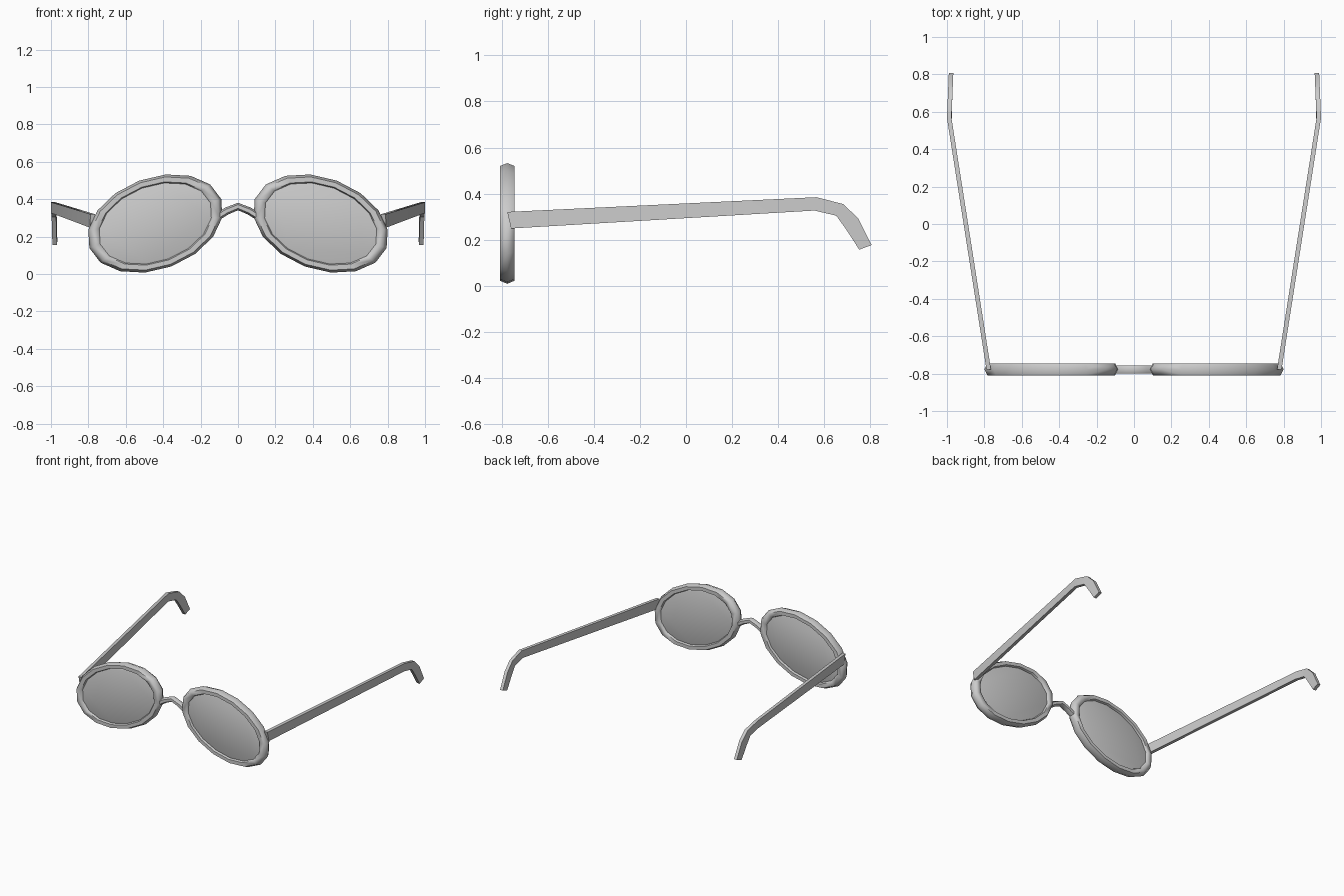
import bpy, bmesh, math
from mathutils import Matrix, Vector

cube = bpy.data.objects.get("Cube")
if cube:
    bpy.data.objects.remove(cube, do_unlink=True)

grey = bpy.data.materials.new("plain grey")
grey.use_nodes = True
COLOUR = (0.6, 0.6, 0.6, 1)
grey.diffuse_color = COLOUR
grey.node_tree.nodes["Principled BSDF"].inputs["Base Color"].default_value = COLOUR

FRONT_Y = -0.777
SIDES = 16
LONG, SHORT = 0.376, 0.245      # outer half-axes of a rim
TILT = math.radians(20.4)


def finish(name, bm, angle):
    bmesh.ops.recalc_face_normals(bm, faces=bm.faces)
    mesh = bpy.data.meshes.new(name)
    bm.to_mesh(mesh)
    bm.free()
    mesh.materials.append(grey)
    obj = bpy.data.objects.new(name, mesh)
    bpy.context.collection.objects.link(obj)
    bpy.ops.object.select_all(action='DESELECT')
    obj.select_set(True)
    bpy.context.view_layer.objects.active = obj
    bpy.ops.object.shade_smooth_by_angle(angle=math.radians(angle))


def loft(bm, rings, closed=False):
    """Skin rings of points; cap the ends unless the loft is closed."""
    rows = [[bm.verts.new(p) for p in ring] for ring in rings]
    pairs = list(zip(rows, rows[1:])) + ([(rows[-1], rows[0])] if closed else [])
    for a, b in pairs:
        for i in range(len(a)):
            j = (i + 1) % len(a)
            bm.faces.new((a[i], a[j], b[j], b[i]))
    if not closed:
        bm.faces.new(rows[0])
        bm.faces.new(rows[-1])


def oval(side, a, b, y):
    """Points of a tilted oval around one eye."""
    ring = []
    for i in range(SIDES):
        t = math.tau * i / SIDES
        u, v = a * math.cos(t), b * math.sin(t)
        x = u * math.cos(TILT) + v * math.sin(TILT)
        z = v * math.cos(TILT) - u * math.sin(TILT)
        ring.append((side * (0.442 + x), FRONT_Y + y, 0.27 + z))
    return ring


def rim(side, name):
    bm = bmesh.new()
    rings = []
    for k in range(6):
        w = math.tau * k / 6
        r = math.cos(w) - 1
        rings.append(oval(side, LONG + 0.036 * r, SHORT + 0.025 * r, 0.0375 * math.sin(w)))
    loft(bm, rings, closed=True)
    finish(name, bm, 65)


def lens(side, name):
    bm = bmesh.new()
    steps = ((0.052, -0.021), (0.042, -0.017), (0.042, 0.017), (0.052, 0.021))
    loft(bm, [oval(side, LONG - d * 1.3, SHORT - d, y) for d, y in steps])
    finish(name, bm, 60)


def arm(side, name):
    # Upper and lower edges of the arm, as (y, z) pairs
    upper = ((-0.777, 0.320), (0.567, 0.384), (0.684, 0.354), (0.749, 0.291), (0.807, 0.176))
    lower = ((-0.760, 0.248), (0.558, 0.326), (0.653, 0.304), (0.697, 0.243), (0.753, 0.156))

    def across(y):
        if y < 0.567:
            return 0.777 + 0.211 * (y + 0.777) / 1.344
        return 0.988 - 0.010 * (y - 0.567) / 0.24

    rings = []
    for up, low in zip(upper, lower):
        rings.append([(side * (across(y) + off), y, z)
                      for (y, z), off in ((up, -0.012), (up, 0.012), (low, 0.012), (low, -0.012))])
    bm = bmesh.new()
    loft(bm, rings)
    finish(name, bm, 30)


def bridge():
    path = [Vector(p) for p in ((-0.1, 0, 0.312), (-0.06, 0, 0.337), (0, 0, 0.361),
                                (0.06, 0, 0.337), (0.1, 0, 0.312))]
    rings = []
    for i, p in enumerate(path):
        along = (path[min(i + 1, 4)] - path[max(i - 1, 0)]).normalized()
        up = Vector((-along.z, 0, along.x))
        rings.append([p + Vector((0, FRONT_Y, 0)) + up * 0.02 * math.cos(w)
                      + Vector((0, 0.025 * math.sin(w), 0))
                      for w in (math.tau * k / 6 for k in range(6))])
    bm = bmesh.new()
    loft(bm, rings)
    finish("nose_bridge", bm, 65)


for side, word in ((1, "left"), (-1, "right")):
    rim(side, word + "_rim")
    lens(side, word + "_lens")
    arm(side, word + "_arm")
bridge()
